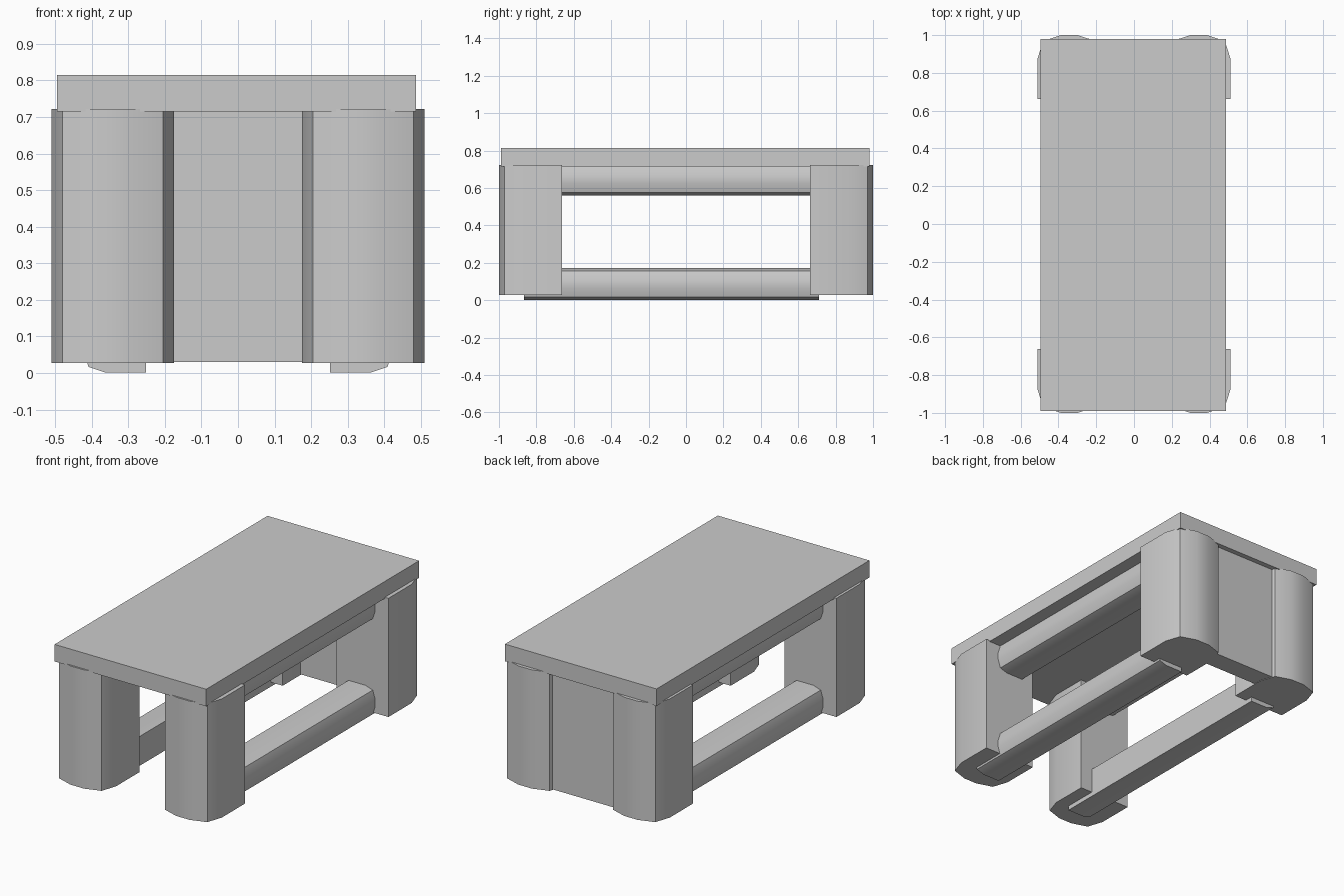
import bpy, bmesh, math

if "Cube" in bpy.data.objects:
    bpy.data.objects.remove(bpy.data.objects["Cube"])

# D-shaped timber section: u across (-0.5..0.5), v outward (0..1)
SECTION = [(-.5, 0), (-.5, .64), (-.41, .91), (-.13, 1), (.13, 1),
           (.41, .91), (.5, .64), (.5, 0)]


def prism(name, ring_a, ring_b, smooth=True):
    """Solid between two matching outlines."""
    bm = bmesh.new()
    a = [bm.verts.new(p) for p in ring_a]
    b = [bm.verts.new(p) for p in ring_b]
    n = len(a)
    bm.faces.new(a)
    bm.faces.new(b)
    for i in range(n):
        j = (i + 1) % n
        bm.faces.new((a[i], a[j], b[j], b[i]))
    bmesh.ops.recalc_face_normals(bm, faces=bm.faces)
    mesh = bpy.data.meshes.new(name)
    bm.to_mesh(mesh)
    bm.free()
    ob = bpy.data.objects.new(name, mesh)
    bpy.context.collection.objects.link(ob)
    if smooth:
        bpy.ops.object.select_all(action='DESELECT')
        ob.select_set(True)
        bpy.context.view_layer.objects.active = ob
        bpy.ops.object.shade_smooth_by_angle(angle=math.radians(30))
    return ob


def box(name, x0, x1, y0, y1, z0, z1):
    ring = [(x0, y0), (x1, y0), (x1, y1), (x0, y1)]
    return prism(name, [(x, y, z0) for x, y in ring],
                 [(x, y, z1) for x, y in ring], smooth=False)


# table top, sitting slightly over the leg tops
box("table_top", -.495, .487, -.99, .98, .715, .815)

# closed back panel between the rear legs
box("back_panel", -.2, .2, .83, .95, .03, .72)

for sx, side in ((-1, "left"), (1, "right")):
    # corner legs, rounded outwards to the front and back
    for sy, end in ((-1, "front"), (1, "back")):
        pts = [(sx * .3425 + u * .335, sy * (.663 + v * .337)) for u, v in SECTION]
        prism(f"{end}_{side}_leg", [(x, y, .027) for x, y in pts],
              [(x, y, .722) for x, y in pts])
    # side rails, rounded outwards, low and high
    for zc, level in ((.087, "lower"), (.646, "upper")):
        pts = [(sx * (.252 + v * .172), zc + u * .172) for u, v in SECTION]
        prism(f"{level}_{side}_rail", [(x, -.865, z) for x, z in pts],
              [(x, .71, z) for x, z in pts])
